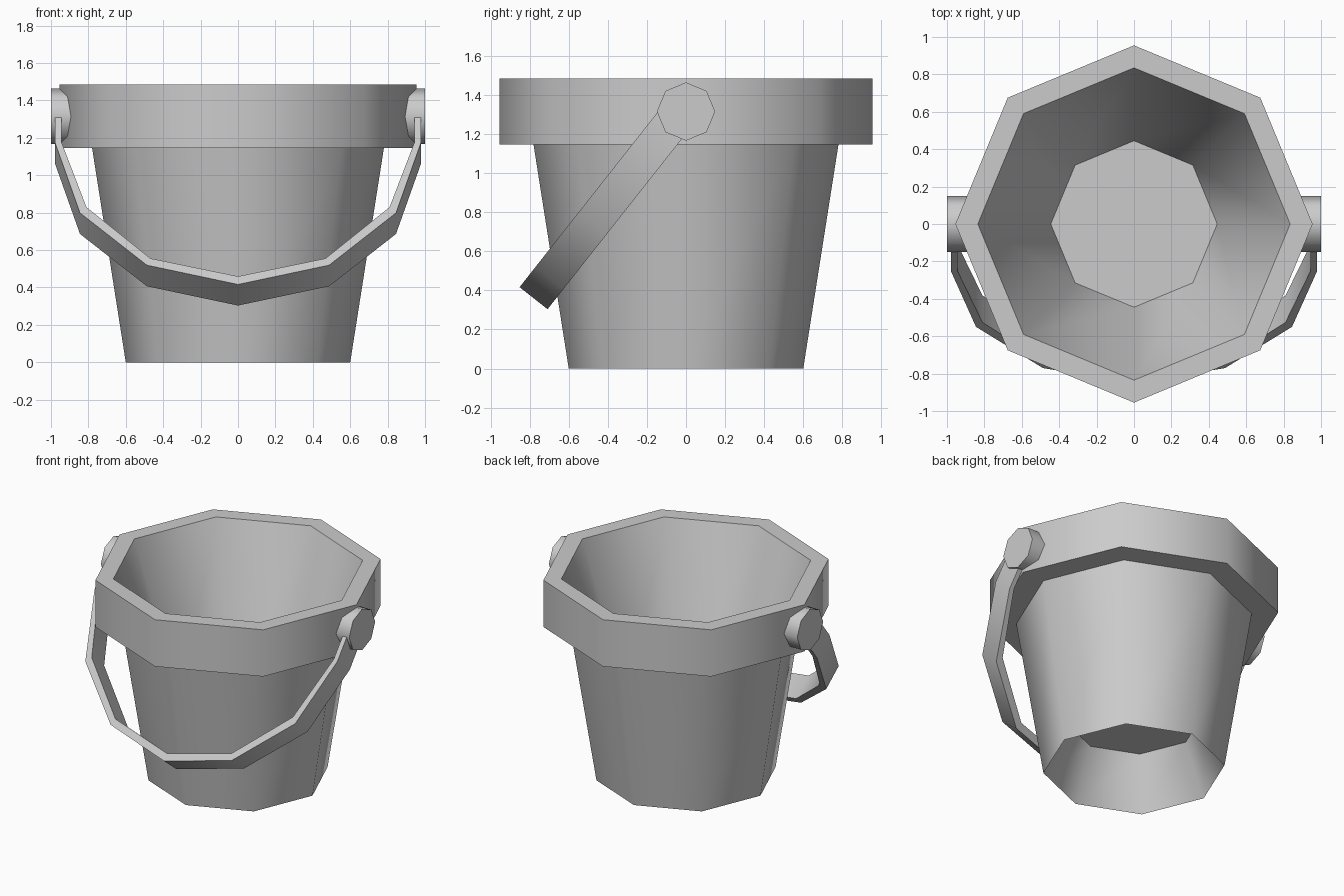
import bpy, bmesh, math
from mathutils import Vector

if "Cube" in bpy.data.objects:
    bpy.data.objects.remove(bpy.data.objects["Cube"])

SIDES = 8


def finish(bm, name):
    bmesh.ops.recalc_face_normals(bm, faces=bm.faces)
    mesh = bpy.data.meshes.new(name)
    bm.to_mesh(mesh)
    bm.free()
    obj = bpy.data.objects.new(name, mesh)
    bpy.context.collection.objects.link(obj)
    bpy.ops.object.select_all(action='DESELECT')
    obj.select_set(True)
    bpy.context.view_layer.objects.active = obj
    bpy.ops.object.shade_smooth_by_angle(angle=math.radians(50))
    return obj


def loft(rings, name):
    """Skin a list of point rings and cap both ends."""
    bm = bmesh.new()
    rows = [[bm.verts.new(p) for p in ring] for ring in rings]
    n = len(rows[0])
    for a, b in zip(rows, rows[1:]):
        for i in range(n):
            j = (i + 1) % n
            bm.faces.new((a[i], a[j], b[j], b[i]))
    bm.faces.new(rows[0])
    bm.faces.new(rows[-1])
    return finish(bm, name)


def octagon(r):
    return [(r * math.cos(math.tau * i / SIDES), r * math.sin(math.tau * i / SIDES))
            for i in range(SIDES)]


# Bucket: underside recess, tapered wall, thick rim, inner wall and floor
profile = [(0.445, 0.37), (0.60, 0.0), (0.78, 1.145), (0.955, 1.145),
           (0.955, 1.485), (0.835, 1.485), (0.445, 0.39)]
loft([[(x, y, z) for x, y in octagon(r)] for r, z in profile], "bucket")

# Pivot knobs on both sides
for side, label in ((-1, "left"), (1, "right")):
    loft([[(side * x, a, 1.315 + b) for a, b in octagon(0.149)] for x in (0.86, 1.0)],
         label + "_knob")

# Handle: flat band hanging tilted to the front; (x, distance up from lowest point)
outer = [(0.978, 1.16), (0.978, 0.964), (0.845, 0.487), (0.487, 0.131), (0, 0)]
inner = [(0.945, 1.16), (0.945, 0.972), (0.81, 0.525), (0.468, 0.177), (0, 0.055)]
low = Vector((0, -0.78, 0.36))
along = Vector((0, 0.62, 0.786))
across = Vector((0, 0.786, -0.62)) * 0.091


def band_ring(o, i, side):
    def at(p, s):
        return low + Vector((side * p[0], 0, 0)) + along * p[1] + across * s
    return [at(o, -1), at(o, 1), at(i, 1), at(i, -1)]


half = list(zip(outer, inner))
rings = [band_ring(o, i, -1) for o, i in half]
rings += [band_ring(o, i, 1) for o, i in reversed(half[:-1])]
loft(rings, "handle")
